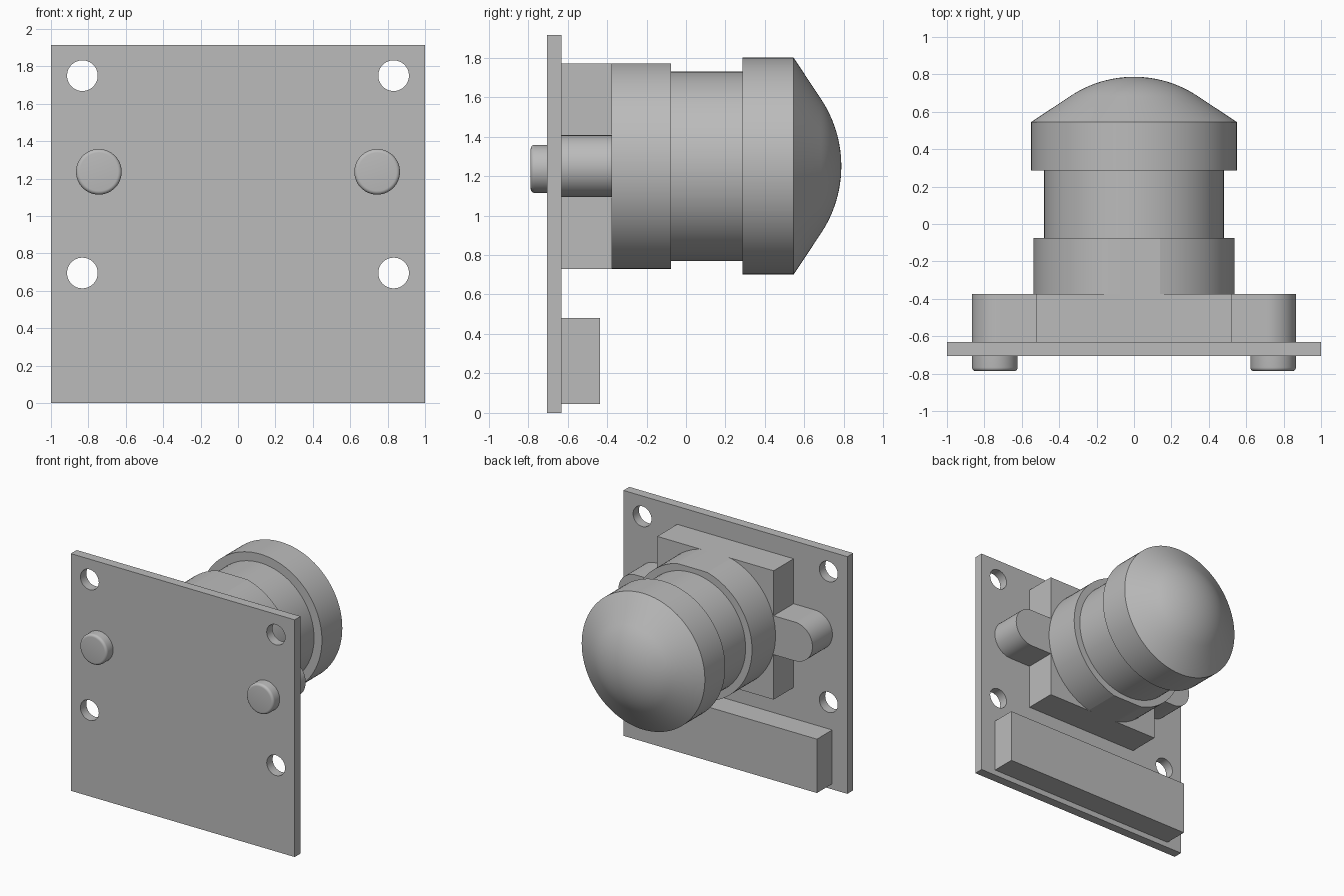
import bpy, bmesh
from math import sin, cos, pi, radians

cube = bpy.data.objects.get("Cube")
if cube:
    bpy.data.objects.remove(cube, do_unlink=True)

grey = bpy.data.materials.new("neutral_grey")
grey.use_nodes = True
grey.diffuse_color = (0.5, 0.5, 0.5, 1)
grey.node_tree.nodes["Principled BSDF"].inputs["Base Color"].default_value = (0.5, 0.5, 0.5, 1)

AXIS_Z = 1.25          # height of the lens axis
PLATE_BACK = -0.63
MOUNT_BACK = -0.375


def finish(name, bm, angle):
    bmesh.ops.recalc_face_normals(bm, faces=bm.faces)
    mesh = bpy.data.meshes.new(name)
    bm.to_mesh(mesh)
    bm.free()
    mesh.materials.append(grey)
    obj = bpy.data.objects.new(name, mesh)
    bpy.context.collection.objects.link(obj)
    bpy.ops.object.select_all(action='DESELECT')
    obj.select_set(True)
    bpy.context.view_layer.objects.active = obj
    if angle:
        bpy.ops.object.shade_smooth_by_angle(angle=radians(angle))
    return obj


def prism(name, outline, y0, y1, angle=0):
    """Extrude an (x, z) outline along y."""
    bm = bmesh.new()
    face = bm.faces.new([bm.verts.new((x, y0, z)) for x, z in outline])
    ext = bmesh.ops.extrude_face_region(bm, geom=[face])
    verts = [v for v in ext["geom"] if isinstance(v, bmesh.types.BMVert)]
    bmesh.ops.translate(bm, vec=(0, y1 - y0, 0), verts=verts)
    return finish(name, bm, angle)


def lathe(name, profile, x=0, z=AXIS_Z, angle=30, segments=96):
    """Spin a (radius, y) profile around an axis parallel to y."""
    bm = bmesh.new()
    verts = [bm.verts.new((x + r, y, z)) for r, y in profile]
    edges = [bm.edges.new(pair) for pair in zip(verts, verts[1:])]
    bmesh.ops.spin(bm, geom=verts + edges, cent=(x, 0, z), axis=(0, 1, 0),
                   angle=2 * pi, steps=segments)
    bmesh.ops.remove_doubles(bm, verts=bm.verts, dist=0.0001)
    return finish(name, bm, angle)


def rect(x0, x1, z0, z1):
    return [(x0, z0), (x1, z0), (x1, z1), (x0, z1)]


def arc(cx, cz, r, start, end, n):
    angles = [start + (end - start) * i / n for i in range(n + 1)]
    return [(cx + r * cos(a), cz + r * sin(a)) for a in angles]


# Board with four screw holes
board = prism("board", rect(-1, 1, 0, 1.915), -0.705, PLATE_BACK)
for side in (-1, 1):
    for z in (0.695, 1.75):
        cutter = lathe("hole_cutter", [(0, -0.9), (0.082, -0.9), (0.082, -0.5), (0, -0.5)],
                       side * 0.832, z, segments=48)
        cutter.hide_render = True
        cutter.hide_set(True)
        cut = board.modifiers.new("screw_hole", 'BOOLEAN')
        cut.operation = 'DIFFERENCE'
        cut.solver = 'EXACT'
        cut.object = cutter

# Connector bar along the bottom
prism("connector", rect(-0.865, 0.865, 0.045, 0.48), PLATE_BACK, -0.435)

# Square lens mount
HALF = 0.52
prism("mount_block", rect(-HALF, HALF, AXIS_Z - HALF, AXIS_Z + HALF), PLATE_BACK, MOUNT_BACK)

# Round-ended side lugs and the pegs that pass through the board
for side, word in ((-1, "right"), (1, "left")):
    tip = arc(0.71, AXIS_Z, 0.157, -pi / 2, pi / 2, 24)
    outline = [(0.5, AXIS_Z - 0.157)] + tip + [(0.5, AXIS_Z + 0.157)]
    prism(word + "_lug", [(side * x, z) for x, z in outline], PLATE_BACK, MOUNT_BACK, 30)
    rim = arc(0.102, -0.767, 0.02, -pi / 2, 0, 5)
    lathe(word + "_peg", [(0, -0.787)] + rim + [(0.122, PLATE_BACK), (0, PLATE_BACK)],
          side * 0.744, 1.236, segments=64)

# Collar trimmed flat level with the top and bottom of the mount
ring = arc(0, 0, 0.537, 0, 2 * pi, 96)[:-1]
prism("lens_collar", [(x, AXIS_Z + max(-HALF, min(HALF, z))) for x, z in ring],
      MOUNT_BACK, -0.075, 9)

# Narrow barrel
lathe("lens_barrel", [(0, -0.1), (0.48, -0.1), (0.48, 0.3), (0, 0.3)])

# Head: wide rim, straight cone, then a rounded nose
slope = radians(33.7)
nose_r = 0.34 / sin(slope)
nose = arc(0, 0.787 - nose_r, nose_r, pi / 2 - slope, pi / 2, 12)
nose[-1] = (0, 0.787)
lathe("lens_head", [(0, 0.285), (0.55, 0.285), (0.55, 0.545)] + nose)
